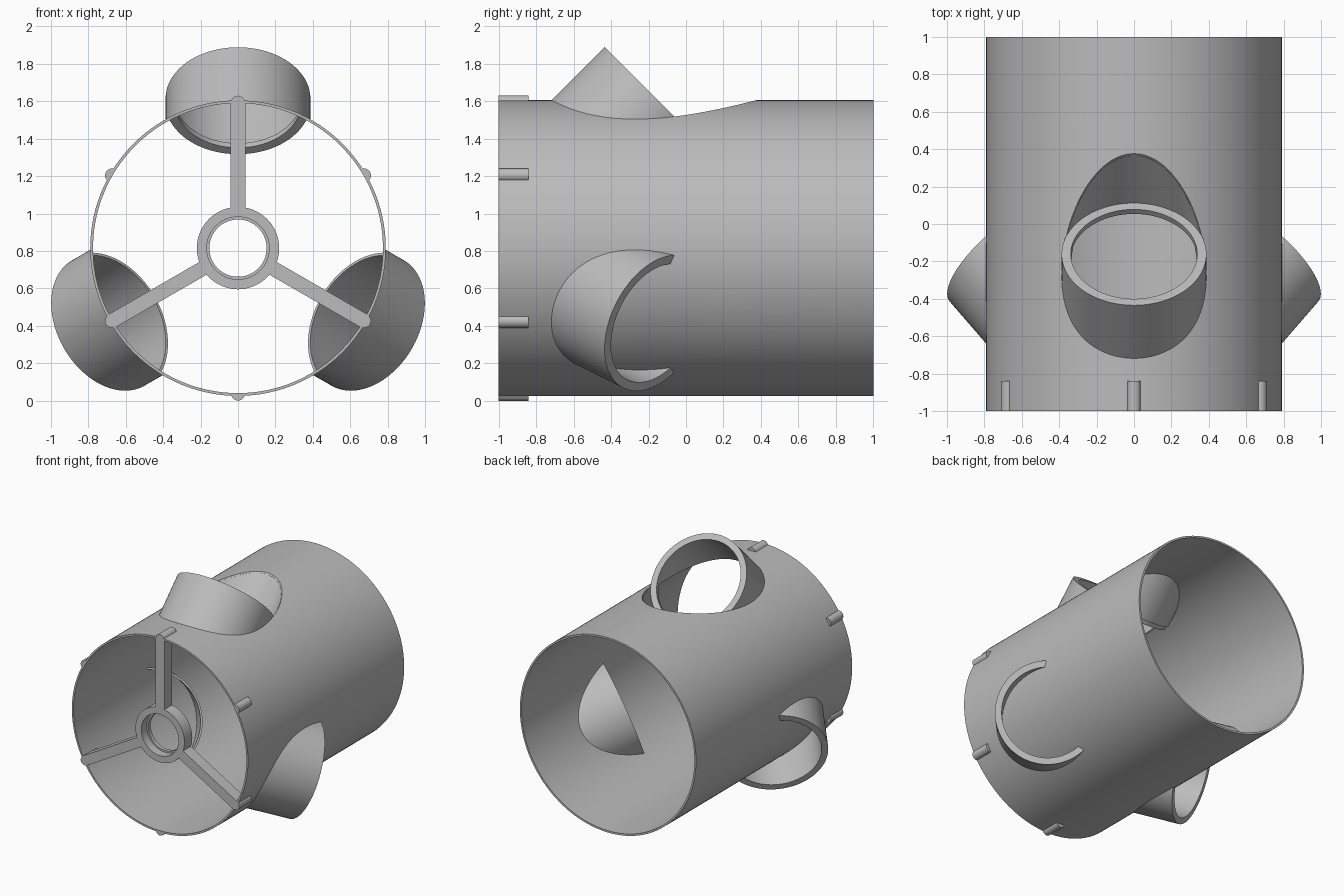
import bpy, bmesh
from math import radians, sin, cos, tau
from mathutils import Matrix, Vector

cube = bpy.data.objects.get("Cube")
if cube:
    bpy.data.objects.remove(cube, do_unlink=True)

AXIS_Z = 0.815              # height of the main axis
R_OUT, R_IN = 0.79, 0.775   # main shell
P_OUT, P_IN = 0.387, 0.338  # slanted ports
LEDGE = 0.034

grey = bpy.data.materials.new("plain grey")
grey.use_nodes = True
grey.diffuse_color = (0.5, 0.5, 0.5, 1)
grey.node_tree.nodes["Principled BSDF"].inputs["Base Color"].default_value = (0.5, 0.5, 0.5, 1)

# Local z becomes the main axis, running front to back
MAIN = Matrix.Translation((0, 0, AXIS_Z)) @ Matrix.Rotation(radians(-90), 4, 'X')


def spin(angle):
    """Turn about the main axis, starting from straight up."""
    return Matrix.Translation((0, 0, AXIS_Z)) @ Matrix.Rotation(radians(angle), 4, 'Y')


def finish(name, bm, matrix):
    bm.transform(matrix)
    bmesh.ops.recalc_face_normals(bm, faces=bm.faces)
    mesh = bpy.data.meshes.new(name)
    bm.to_mesh(mesh)
    bm.free()
    mesh.materials.append(grey)
    obj = bpy.data.objects.new(name, mesh)
    bpy.context.collection.objects.link(obj)
    return obj


def lathe(name, profile, matrix, segs=128):
    """Closed ring swept from (radius, z) points."""
    bm = bmesh.new()
    rings = [[bm.verts.new((r * cos(tau * i / segs), r * sin(tau * i / segs), z))
              for i in range(segs)] for r, z in profile]
    for k, ring in enumerate(rings):
        nxt = rings[(k + 1) % len(rings)]
        for i in range(segs):
            j = (i + 1) % segs
            bm.faces.new((ring[i], ring[j], nxt[j], nxt[i]))
    return finish(name, bm, matrix)


def tube(name, outer, inner, z0, z1, matrix, segs=128):
    return lathe(name, [(outer, z0), (outer, z1), (inner, z1), (inner, z0)], matrix, segs)


def rod(name, radius, z0, z1, matrix, segs=128):
    bm = bmesh.new()
    bmesh.ops.create_cone(bm, cap_ends=True, segments=segs, radius1=radius, radius2=radius,
                          depth=z1 - z0, matrix=Matrix.Translation((0, 0, (z0 + z1) / 2)))
    return finish(name, bm, matrix)


def box(name, size, centre, matrix):
    bm = bmesh.new()
    bmesh.ops.create_cube(bm, size=1, matrix=Matrix.Translation(centre) @ Matrix.Diagonal((*size, 1)))
    return finish(name, bm, matrix)


def boolean(obj, cutter, operation='DIFFERENCE'):
    """Apply a boolean and remove its cutter."""
    mod = obj.modifiers.new("cut", 'BOOLEAN')
    mod.operation, mod.object, mod.solver = operation, cutter, 'EXACT'
    graph = bpy.context.evaluated_depsgraph_get()
    mesh = bpy.data.meshes.new_from_object(obj.evaluated_get(graph))
    obj.modifiers.clear()
    obj.data = mesh
    bpy.data.objects.remove(cutter, do_unlink=True)


parts = []

# Main shell
shell = tube("main_shell", R_OUT, R_IN, -1, 1, MAIN, 160)
parts.append(shell)

# Three slanted ports: hood outside, scoop inside, both meeting at a sloping ledge
for label, angle in (("top", 0), ("left", 120), ("right", 240)):
    port = (spin(angle) @ Matrix.Translation((0, -0.161, 0.8))
            @ Matrix.Rotation(radians(-45), 4, 'X'))

    # Openings through the shell
    boolean(shell, rod("lower_bore", P_IN + 0.004, -0.7, 0.01, port))
    boolean(shell, rod("upper_bore", P_OUT, 0, 0.7, port))

    # Hood, trimmed by the shell interior except for the ledge ring
    hood = tube(label + "_port_hood", P_OUT, P_IN, -0.7, 0, port)
    core = rod("core", R_IN + 0.004, -1.2, 1.2, MAIN, 160)
    boolean(core, rod("ledge_space", 0.5, -LEDGE, 0.2, port))
    boolean(hood, core)

    # Scoop wall bulging into the shell
    scoop = tube(label + "_port_scoop", P_OUT + 0.014, P_OUT - 0.001, -0.002, 0.7, port)
    boolean(scoop, rod("core", R_IN + 0.006, -1.2, 1.2, MAIN, 160), 'INTERSECT')
    parts += [hood, scoop]

# Front hub with a small lip at the back of its hole
parts.append(lathe("front_hub", [(0.22, -1), (0.22, -0.9), (0.153, -0.9),
                                 (0.153, -0.93), (0.167, -0.93), (0.167, -1)], MAIN, 96))

# Spokes and the six pins around the front rim
for k in range(6):
    turn = spin(60 * k)
    pin = rod(f"rim_pin_{k + 1}", 0.037, -1, -0.84,
              turn @ Matrix.Translation((0, 0, 0.778)) @ Matrix.Rotation(radians(-90), 4, 'X'), 32)
    if k % 2 == 0:
        parts.append(box(f"spoke_{k // 2 + 1}", (0.078, 0.1, 0.58), (0, -0.95, 0.488), turn))
    else:
        boolean(pin, rod("core", R_IN + 0.002, -1.2, 1.2, MAIN, 160))
    parts.append(pin)

# Smooth curved walls, keeping the cut edges crisp
bpy.ops.object.select_all(action='DESELECT')
for obj in parts:
    obj.select_set(True)
bpy.context.view_layer.objects.active = shell
bpy.ops.object.shade_smooth_by_angle(angle=radians(30))
